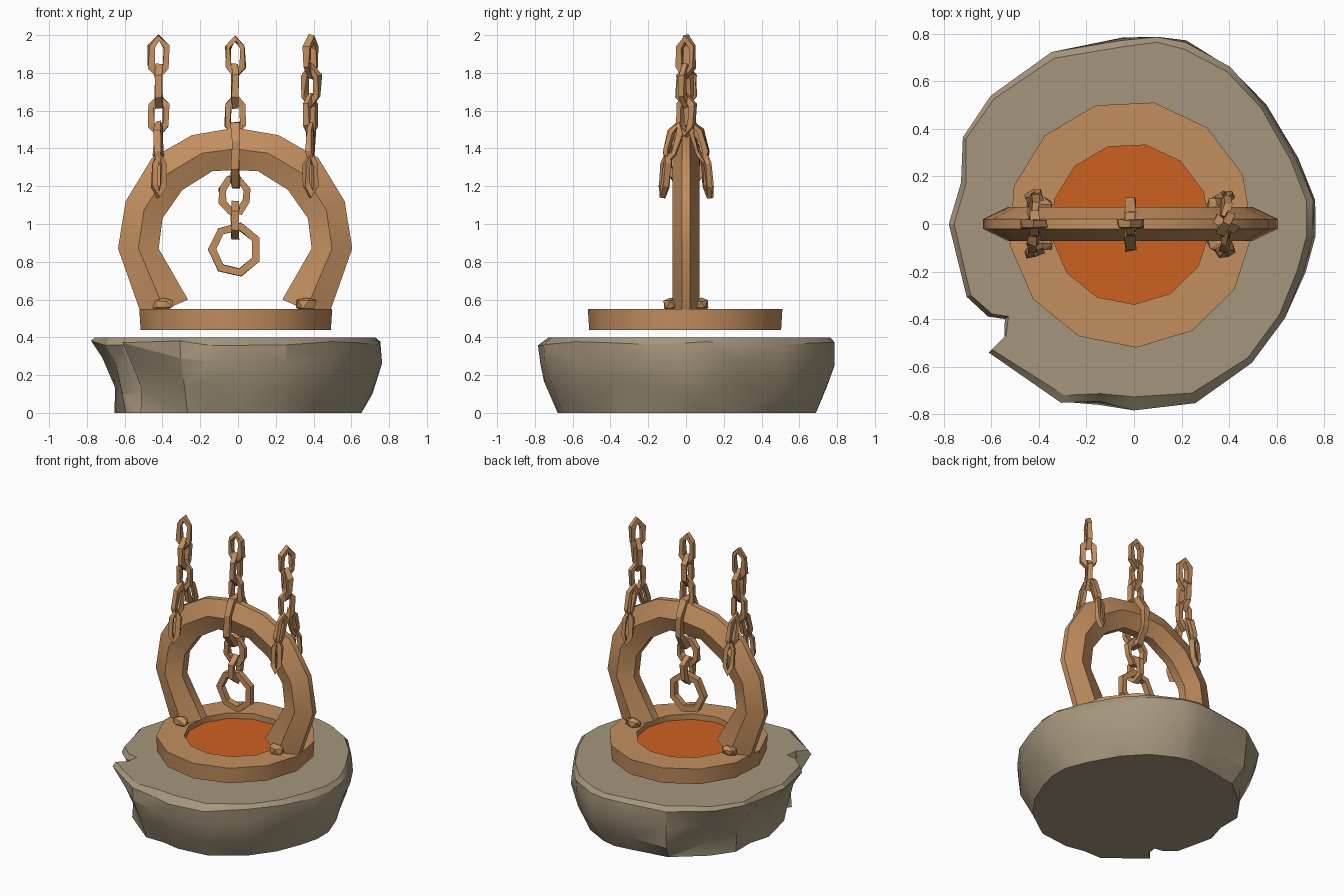
import bpy, bmesh, math, random
from mathutils import Matrix, Vector

if "Cube" in bpy.data.objects:
    bpy.data.objects.remove(bpy.data.objects["Cube"])

random.seed(4)
CX = -0.015


def material(name, col):
    m = bpy.data.materials.new(name)
    m.diffuse_color = (*col, 1)
    m.use_nodes = True
    m.node_tree.nodes["Principled BSDF"].inputs["Base Color"].default_value = m.diffuse_color
    return m


STONE = material("grey brown stone", (0.376, 0.305, 0.205))
BRONZE = material("bronze", (0.546, 0.275, 0.114))
EMBER = material("orange glow", (0.61, 0.12, 0.015))


def finish(name, bm, mat, angle=None):
    bmesh.ops.recalc_face_normals(bm, faces=bm.faces[:])
    me = bpy.data.meshes.new(name)
    bm.to_mesh(me)
    bm.free()
    me.materials.append(mat)
    ob = bpy.data.objects.new(name, me)
    bpy.context.collection.objects.link(ob)
    if angle:
        bpy.ops.object.select_all(action='DESELECT')
        bpy.context.view_layer.objects.active = ob
        ob.select_set(True)
        bpy.ops.object.shade_smooth_by_angle(angle=math.radians(angle))
    return ob


def skin(bm, rings, closed=False, cap=True):
    """Bridge successive vertex rings with quads."""
    vs = [[bm.verts.new(p) for p in r] for r in rings]
    n, m = len(vs), len(vs[0])
    for i in range(n if closed else n - 1):
        a, b = vs[i], vs[(i + 1) % n]
        for j in range(m):
            k = (j + 1) % m
            bm.faces.new((a[j], a[k], b[k], b[j]))
    if cap and not closed:
        bm.faces.new(vs[0])
        bm.faces.new(vs[-1])


# Rough stone slab: chipped outline stacked at several heights
outline = [(0.10, 0.80), (-0.05, 0.78), (-0.35, 0.73), (-0.59, 0.53), (-0.71, 0.36),
           (-0.71, 0.17), (-0.76, 0.0), (-0.69, -0.30), (-0.60, -0.38), (-0.53, -0.39),
           (-0.54, -0.47), (-0.60, -0.53), (-0.31, -0.76), (-0.15, -0.76), (0.0, -0.79),
           (0.26, -0.76), (0.50, -0.59), (0.64, -0.40), (0.72, -0.20), (0.76, -0.05),
           (0.76, 0.10), (0.69, 0.28), (0.56, 0.51), (0.41, 0.67), (0.22, 0.77)]
rings = []
for z, s, jit in ((0, 0.86, 0.0), (0.13, 0.94, 0.025), (0.27, 0.99, 0.015),
                  (0.37, 0.985, 0.008), (0.40, 0.955, 0.0)):
    ring = []
    for x, y in outline:
        f = s + random.uniform(-jit, jit)
        if x < -0.5:                      # left side is undercut
            f -= 0.11 * (1 - z / 0.4) * (z > 0)
            f = f + 0.04 if z > 0.36 else f
        if y < -0.7 and z == 0.40:        # front rim is chipped
            f -= random.uniform(0, 0.04)
        dz = random.uniform(-1, 1) * jit * 1.6
        ring.append((x * f, y * f, z + dz))
    rings.append(ring)
bm = bmesh.new()
skin(bm, rings)
sides = [f for f in bm.faces if len(f.verts) == 4]
bmesh.ops.triangulate(bm, faces=sides)
finish("stone_base", bm, STONE, 28)

# Floating bronze collar and the glowing disc inside it
N = 13


def circle(r, z):
    return [(CX + r * math.sin(2 * math.pi * (i + 0.4) / N),
             r * 1.01 * math.cos(2 * math.pi * (i + 0.4) / N), z) for i in range(N)]


bm = bmesh.new()
skin(bm, [circle(0.515, 0.55), circle(0.508, 0.44), circle(0.335, 0.44), circle(0.335, 0.55)],
     closed=True)
finish("collar_ring", bm, BRONZE, 30)
bm = bmesh.new()
skin(bm, [circle(0.336, 0.46), circle(0.336, 0.51)])
finish("glow_disc", bm, EMBER)

# Arch: inner and outer outlines of one half, mirrored
outer = [(0.0, 1.51), (0.23, 1.47), (0.44, 1.35), (0.58, 1.12), (0.62, 0.87), (0.50, 0.53)]
inner = [(0.0, 1.285), (0.12, 1.28), (0.28, 1.18), (0.385, 1.03), (0.405, 0.87), (0.25, 0.60)]
half = list(zip(outer, inner))
stations = [((-a[0], a[1]), (-b[0], b[1])) for a, b in half[:0:-1]] + half
rings = []
for i, (o, n) in enumerate(stations):
    o, n = Vector((CX + o[0], 0, o[1])), Vector((CX + n[0], 0, n[1]))
    mid = o.lerp(n, 0.5)
    if i in (0, len(stations) - 1):
        mid.z -= 0.02
    rings.append([p + Vector((0, d, 0)) for p, d in
                  ((o, -0.02), (mid, -0.072), (n, -0.03), (n, 0.03), (mid, 0.072), (o, 0.02))])
bm = bmesh.new()
skin(bm, rings)
finish("arch", bm, BRONZE, 40)


def link(bm, c, half_len, half_wid, tube, yaw, tilt=0.0, seg=6, jit=0.006):
    """Faceted chain link; yaw 0 faces front, 90 faces sideways."""
    M = Matrix.Translation(c) @ Matrix.Rotation(math.radians(tilt), 4, 'X') \
        @ Matrix.Rotation(math.radians(yaw), 4, 'Z')
    rs = []
    for i in range(seg):
        a = 2 * math.pi * (i + 0.5) / seg
        d = Vector((math.cos(a), 0, math.sin(a)))
        p = Vector((d.x * (half_wid - tube), 0, d.z * (half_len - tube)))
        ring = []
        for k in range(4):
            t = math.pi * (2 * k + 1) / 4
            q = p + (d * math.cos(t) + Vector((0, math.sin(t), 0))) * tube * 1.3
            ring.append(M @ (q + Vector([random.uniform(-jit, jit) for _ in range(3)])))
        rs.append(ring)
    skin(bm, rs, closed=True)


# Upper chain run, shared by all three chains
def upper_run(bm, x, yaw):
    for i in range(3):
        link(bm, (x, 0, 1.885 - 0.155 * i), 0.118, 0.062, 0.018, yaw + 90 * (i % 2))


# Centre chain: passes around the arch and carries the hanging ring
bm = bmesh.new()
upper_run(bm, CX, 0)
link(bm, (CX, 0, 1.365), 0.19, 0.125, 0.022, 90, seg=8)
link(bm, (CX - 0.003, 0, 1.15), 0.11, 0.09, 0.020, 0, seg=8)
link(bm, (CX, 0, 1.02), 0.105, 0.075, 0.020, 90)
finish("centre_chain", bm, BRONZE)
bm = bmesh.new()
link(bm, (CX, 0, 0.865), 0.148, 0.145, 0.023, 0, seg=7, jit=0.002)
finish("hanging_ring", bm, BRONZE)

# Side chains: split into two strands that straddle the arch
for name, x, yaw in (("left", -0.42, 0), ("right", 0.385, 60)):
    bm = bmesh.new()
    upper_run(bm, x, yaw)
    for s in (-1, 1):
        link(bm, (x, s * 0.07, 1.43), 0.12, 0.045, 0.017, 75, s * 17)
        link(bm, (x, s * 0.112, 1.26), 0.125, 0.045, 0.017, 20, s * 6)
    finish(name + "_chain", bm, BRONZE)

# Crumpled knobs at the feet of the arch
for name, x in (("left", -0.395), ("right", 0.36)):
    bm = bmesh.new()
    for s in (-1, 1):
        M = Matrix.Translation((x, s * 0.08, 0.575)) @ Matrix.Diagonal((0.062, 0.04, 0.04, 1))
        r = bmesh.ops.create_icosphere(bm, subdivisions=1, radius=1, matrix=M)
        for v in r["verts"]:
            v.co += Vector([random.uniform(-0.006, 0.006) for _ in range(3)])
    finish(name + "_foot_knobs", bm, BRONZE)
